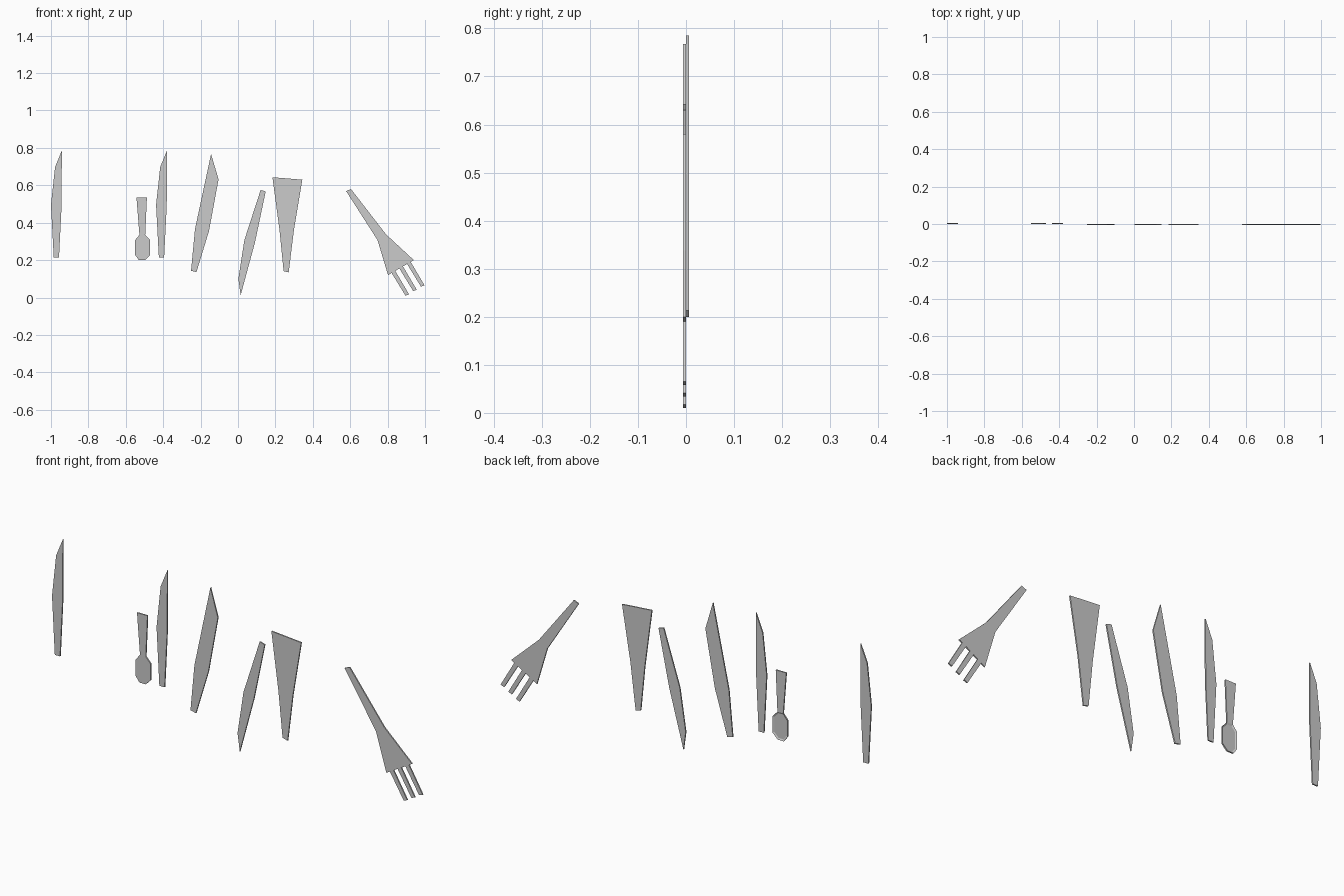
import bpy, bmesh
from mathutils import Vector

if "Cube" in bpy.data.objects:
    bpy.data.objects.remove(bpy.data.objects["Cube"])

T = 0.0065  # sheet thickness


def plate(name, outline, y0, y1, dish=None):
    """Extrude an (x, z) outline from y0 to y1; dish = outline hollowed into the back."""
    bm = bmesh.new()
    f = bm.faces.new([bm.verts.new((x, y0, z)) for x, z in outline])
    ext = bmesh.ops.extrude_face_region(bm, geom=[f], use_keep_orig=True)
    for v in ext["geom"]:
        if isinstance(v, bmesh.types.BMVert):
            v.co.y = y1
    bmesh.ops.recalc_face_normals(bm, faces=bm.faces)
    if dish:
        back = [g for g in bm.faces if g.normal.y > 0.9]
        bmesh.ops.inset_region(bm, faces=back, thickness=0.008, depth=-dish)
    me = bpy.data.meshes.new(name)
    bm.to_mesh(me)
    bm.free()
    ob = bpy.data.objects.new(name, me)
    bpy.context.collection.objects.link(ob)
    return ob


# Two matching upright knives
knife = [(-.942, .785), (-.978, .698), (-1.0, .495), (-.985, .213),
         (-.957, .213), (-.943, .495)]
for i, dx in enumerate((0, .562)):
    plate(f"table_knife_{i + 1}", [(x + dx, z) for x, z in knife], 0, T)

# Spoon: tapered handle plus bowl hollowed at the back
plate("spoon_handle", [(-.543, .536), (-.487, .536), (-.496, .335), (-.527, .335)], 0, T)
plate("spoon_bowl", [(-.527, .335), (-.496, .335), (-.47, .307), (-.47, .227),
                     (-.497, .2), (-.53, .2), (-.55, .227), (-.55, .307)], 0, T, dish=.004)

# Leaning blades and the wide spatula
plate("large_knife", [(-.144, .767), (-.104, .632), (-.155, .356), (-.222, .136),
                      (-.251, .143), (-.23, .366)], -T, 0)
plate("small_knife", [(.121, .575), (.148, .567), (.09, .291), (.014, .012),
                      (.002, .1), (.034, .307)], -T, 0)
plate("spatula", [(.184, .643), (.344, .63), (.299, .361), (.271, .134),
                  (.244, .141), (.222, .361)], -T, 0)

# Fork: body outline with three prongs walked along its lower edge
a, b = Vector((.802, .12)), Vector((.94, .2))
reach, end = Vector((.074, -.121)), Vector((.019, .007))
fork = [(.578, .569), (.604, .58), (.791, .338), tuple(b)]
for t in (.74, .44, .14):
    p, q = a.lerp(b, t), a.lerp(b, t + .14)
    fork += [tuple(q), tuple(p + reach + end), tuple(p + reach), tuple(p)]
fork += [tuple(a), (.746, .307)]
plate("fork", fork, -T, 0)
